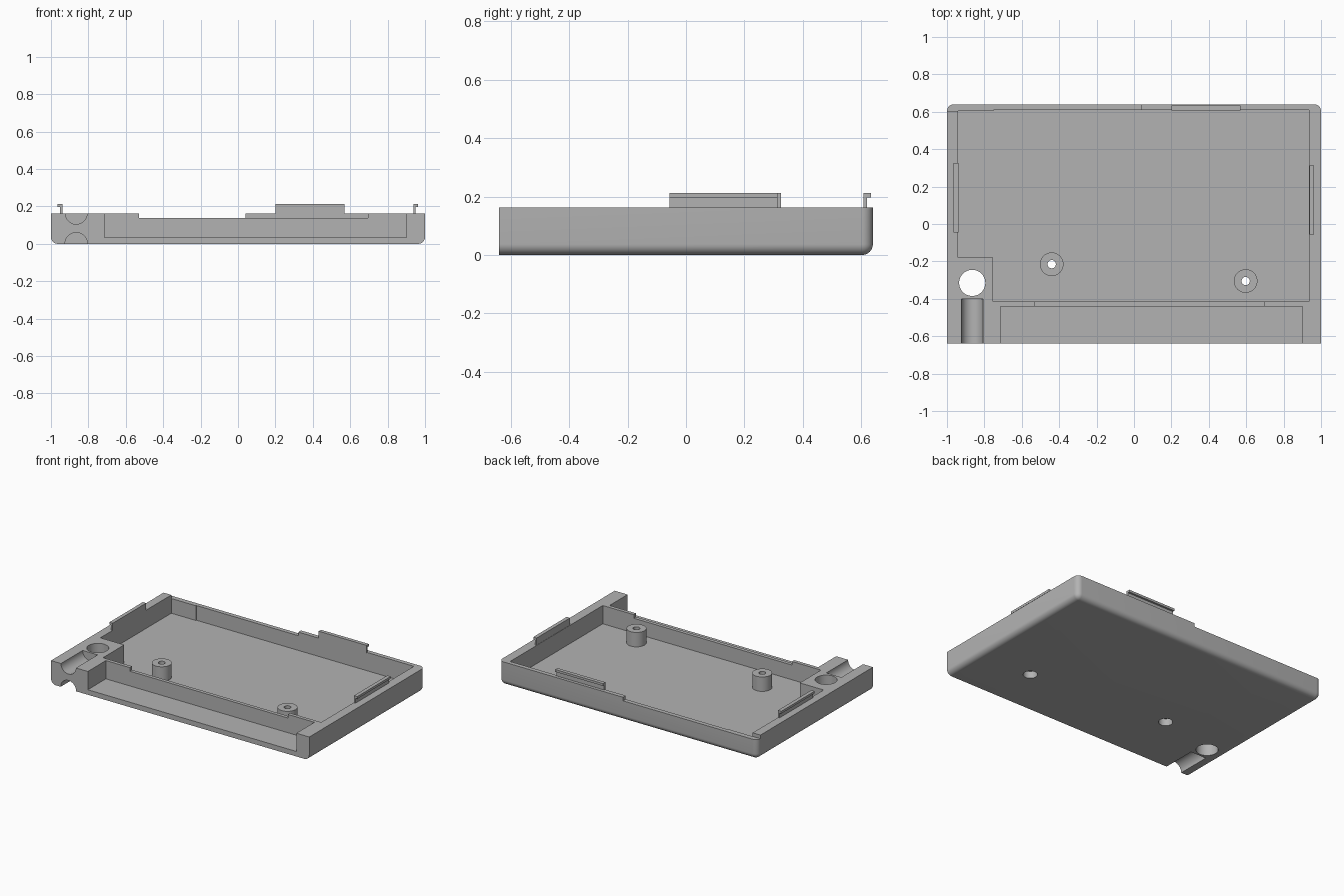
import bpy, bmesh, math
from mathutils import Matrix, Vector

cube = bpy.data.objects.get("Cube")
if cube:
    bpy.data.objects.remove(cube)

HX, HY, TOP, LOW, FLOOR = 1.0, 0.64, 0.163, 0.138, 0.035

grey = bpy.data.materials.new("plain grey")
grey.use_nodes = True
colour = (0.45, 0.45, 0.45, 1)
grey.diffuse_color = colour
grey.node_tree.nodes["Principled BSDF"].inputs["Base Color"].default_value = colour


def make(name, bm):
    bmesh.ops.recalc_face_normals(bm, faces=bm.faces)
    mesh = bpy.data.meshes.new(name)
    bm.to_mesh(mesh)
    bm.free()
    mesh.materials.append(grey)
    obj = bpy.data.objects.new(name, mesh)
    bpy.context.collection.objects.link(obj)
    return obj


def box_mesh(x0, x1, y0, y1, z0, z1):
    bm = bmesh.new()
    bmesh.ops.create_cube(bm, size=1)
    bmesh.ops.scale(bm, vec=(x1 - x0, y1 - y0, z1 - z0), verts=bm.verts)
    bmesh.ops.translate(bm, vec=((x0 + x1) / 2, (y0 + y1) / 2, (z0 + z1) / 2), verts=bm.verts)
    return bm


def prism(name, outline, origin, u, v, w):
    """Extrude a 2D outline in the (u, v) plane along w."""
    bm = bmesh.new()
    o, u, v = Vector(origin), Vector(u), Vector(v)
    face = bm.faces.new([bm.verts.new(o + u * a + v * b) for a, b in outline])
    new = bmesh.ops.extrude_face_region(bm, geom=[face])["geom"]
    bmesh.ops.translate(bm, vec=w, verts=[g for g in new if isinstance(g, bmesh.types.BMVert)])
    return make(name, bm)


def cylinder(name, centre, radius, depth, along_y=False):
    bm = bmesh.new()
    turn = Matrix.Rotation(math.pi / 2, 4, "X") if along_y else Matrix()
    bmesh.ops.create_cone(bm, cap_ends=True, segments=48, radius1=radius, radius2=radius,
                          depth=depth, matrix=Matrix.Translation(centre) @ turn)
    return make(name, bm)


def combine(tool, operation="DIFFERENCE"):
    mod = tray.modifiers.new("combine", "BOOLEAN")
    mod.operation, mod.solver, mod.object = operation, "EXACT", tool
    bpy.context.view_layer.objects.active = tray
    bpy.ops.object.modifier_apply(modifier=mod.name)
    bpy.data.objects.remove(tool)


def cut_box(*bounds):
    combine(make("box_cutter", box_mesh(*bounds)))


# Tray block, rounded on the back corners and the bottom edges except the front
bm = box_mesh(-HX, HX, -HY, HY, 0, TOP)
rounded = []
for e in bm.edges:
    mid = (e.verts[0].co + e.verts[1].co) / 2
    back_corner = abs(mid.x) > 0.9 and mid.y > 0.6
    bottom = mid.z < 0.01 and mid.y > -0.6
    if back_corner or bottom:
        rounded.append(e)
bmesh.ops.bevel(bm, geom=rounded, offset=0.037, segments=8, profile=0.5, affect="EDGES",
                clamp_overlap=True)
tray = make("tray", bm)

# Main cavity, leaving the solid corner block
cavity = [(-0.94, -0.18), (-0.755, -0.18), (-0.755, -0.415), (0.935, -0.415),
          (0.935, 0.61), (-0.75, 0.61), (-0.75, 0.605), (-0.94, 0.605)]
combine(prism("cavity_cutter", cavity, (0, 0, FLOOR), (1, 0, 0), (0, 1, 0), (0, 0, 1)))

# Front recess, lowered front wall and lowered back wall
cut_box(-0.715, 0.9, -1, -0.44, FLOOR, 1)
cut_box(-0.53, 0.695, -0.5, -0.4, LOW, 1)
cut_box(-1.1, 0.04, 0.605, 1, LOW, 1)

# Cord hole and the half-round grooves leading to it
combine(cylinder("cord_hole_cutter", (-0.865, -0.315, 0.1), 0.07, 1))
for z, radius in ((TOP, 0.058), (0, 0.06)):
    combine(cylinder("groove_cutter", (-0.865, -0.6, z), radius, 0.4, along_y=True))

# Screw posts with through holes, countersunk from below
for x, y in ((-0.44, -0.215), (0.597, -0.305)):
    combine(cylinder("post", (x, y, 0.077), 0.063, 0.118), "UNION")
    combine(cylinder("screw_hole_cutter", (x, y, 0.1), 0.022, 1))
    combine(cylinder("screw_head_cutter", (x, y, 0), 0.045, 0.1))

bpy.ops.object.select_all(action="DESELECT")
tray.select_set(True)
bpy.context.view_layer.objects.active = tray
bpy.ops.object.shade_smooth_by_angle(angle=math.radians(30))

# Snap clips with an outward lip
clip = [(0, -0.003), (0.012, -0.003), (0.012, 0.034), (0.026, 0.034), (0.026, 0.05), (0, 0.05)]
up = (0, 0, 1)
prism("back_clip", clip, (0.2, 0.607, TOP), (0, 1, 0), up, (0.37, 0, 0))
prism("right_clip", clip, (-0.939, -0.045, TOP), (-1, 0, 0), up, (0, 0.37, 0))
prism("left_clip", clip, (0.937, -0.056, TOP), (1, 0, 0), up, (0, 0.37, 0))
